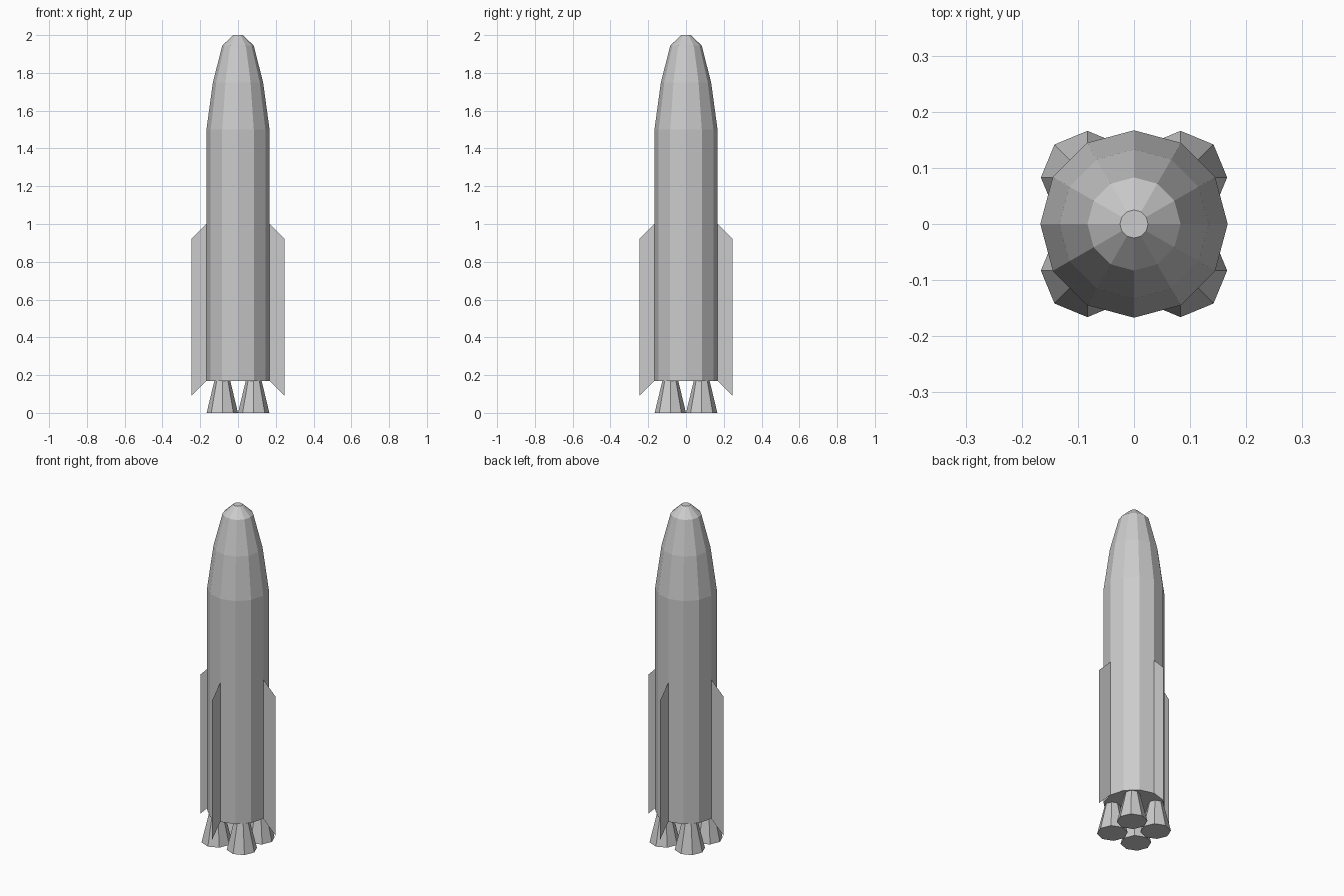
import bpy, bmesh
from math import cos, sin, pi

if "Cube" in bpy.data.objects:
    bpy.data.objects.remove(bpy.data.objects["Cube"])


def make_object(name, bm):
    mesh = bpy.data.meshes.new(name)
    bm.to_mesh(mesh)
    bm.free()
    obj = bpy.data.objects.new(name, mesh)
    bpy.context.collection.objects.link(obj)
    return obj


def lathe(name, profile, sides, cx=0, cy=0):
    """Closed faceted solid from (radius, z) rings."""
    bm = bmesh.new()
    rings = [[bm.verts.new((cx + r * cos(2 * pi * i / sides),
                            cy + r * sin(2 * pi * i / sides), z))
              for i in range(sides)] for r, z in profile]
    for low, high in zip(rings, rings[1:]):
        for i in range(sides):
            j = (i + 1) % sides
            bm.faces.new((low[i], low[j], high[j], high[i]))
    bm.faces.new(rings[0][::-1])
    bm.faces.new(rings[-1])
    return make_object(name, bm)


# Fuselage with tapered nose
lathe("fuselage", [(0.167, 0.17), (0.167, 1.5), (0.133, 1.75),
                   (0.083, 1.945), (0.025, 2.0)], 12)

# Four engine nozzles under the fuselage
for x in (-0.083, 0.083):
    for y in (-0.083, 0.083):
        lathe("engine_nozzle", [(0.083, 0), (0.042, 0.17)], 8, x, y)

# Four paper-thin fins
for k in range(4):
    c, s = cos(k * pi / 2), sin(k * pi / 2)
    bm = bmesh.new()
    bm.faces.new([bm.verts.new((r * c, r * s, z)) for r, z in
                  ((0.167, 0.17), (0.247, 0.09), (0.247, 0.92), (0.167, 1.0))])
    make_object("fin", bm)
